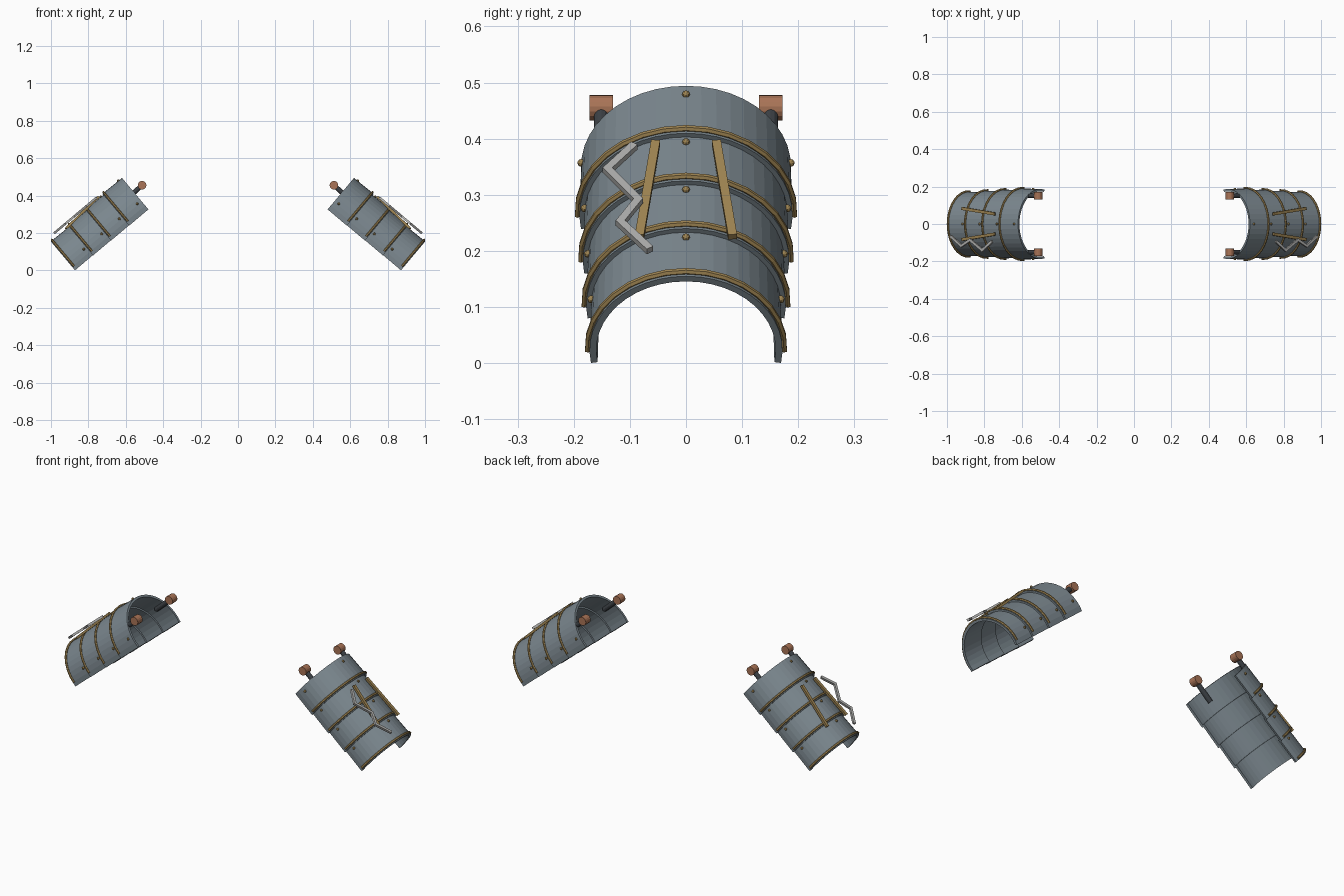
import bpy, bmesh, math
from mathutils import Matrix, Vector

if "Cube" in bpy.data.objects:
    bpy.data.objects.remove(bpy.data.objects["Cube"])


def material(name, rgb):
    m = bpy.data.materials.new(name)
    m.diffuse_color = (*rgb, 1)
    m.use_nodes = True
    m.node_tree.nodes["Principled BSDF"].inputs["Base Color"].default_value = m.diffuse_color
    return m


STEEL = material("slate_steel", (0.20, 0.245, 0.275))
BRASS = material("brass", (0.35, 0.235, 0.085))
SILVER = material("silver", (0.43, 0.43, 0.42))
COPPER = material("copper", (0.40, 0.175, 0.095))
DARK = material("dark_iron", (0.045, 0.052, 0.06))

# Local frame of one guard: x runs down the arm, y across, z outward from the arm
TILT = math.radians(40)
FRAME = Matrix.Translation((0.5, 0, 0.351)) @ Matrix.Rotation(TILT, 4, 'Y')
PITCH = 0.125
START_R = [0.187 - 0.006 * i for i in range(4)]
FLARE = 0.003


def finish(bm, name, mat):
    """Place a local mesh on both sides, mirrored across x."""
    for side, sx in (("right", 1), ("left", -1)):
        copy = bm.copy()
        copy.transform(Matrix.Scale(sx, 4, (1, 0, 0)) @ FRAME)
        bmesh.ops.recalc_face_normals(copy, faces=copy.faces)
        me = bpy.data.meshes.new(name)
        copy.to_mesh(me)
        copy.free()
        me.materials.append(mat)
        ob = bpy.data.objects.new(f"{side}_{name}", me)
        bpy.context.collection.objects.link(ob)
    bm.free()


def sweep(section, half_angle, steps):
    """Sweep a closed (x, radius) section around the arm axis."""
    bm = bmesh.new()
    rings = []
    for k in range(steps + 1):
        a = math.radians(-half_angle + 2 * half_angle * k / steps)
        rings.append([bm.verts.new((x, r * math.sin(a), r * math.cos(a)))
                      for x, r in section])
    n = len(section)
    for r0, r1 in zip(rings, rings[1:]):
        for j in range(n):
            bm.faces.new((r0[j], r0[(j + 1) % n], r1[(j + 1) % n], r1[j]))
    bm.faces.new(rings[0])
    bm.faces.new(rings[-1])
    return bm


def add_bar(bm, a, b, width, height, up=Vector((0, 0, 1))):
    """Rectangular bar from a to b."""
    a, b = Vector(a), Vector(b)
    d = (b - a).normalized()
    side = up.cross(d).normalized()
    rot = Matrix((d, side, d.cross(side))).transposed().to_4x4()
    size = Matrix.Diagonal(((b - a).length, width, height, 1))
    bmesh.ops.create_cube(bm, size=1,
                          matrix=Matrix.Translation((a + b) / 2) @ rot @ size)


def add_rod(bm, a, b, radius, sides):
    a, b = Vector(a), Vector(b)
    rot = (b - a).to_track_quat('Z', 'Y').to_matrix().to_4x4()
    bmesh.ops.create_cone(bm, cap_ends=True, segments=sides, radius1=radius,
                          radius2=radius, depth=(b - a).length,
                          matrix=Matrix.Translation((a + b) / 2) @ rot)


# Overlapping curved plates, each with a rolled trim at its lower edge
for i, r in enumerate(START_R):
    x0, x1, t = PITCH * i, PITCH * i + 0.135, 0.012
    e = r + FLARE
    finish(sweep([(x0, r), (x1, e), (x1, e - t), (x0, r - t)], 100, 24),
           f"plate_{i + 1}", STEEL)
    tube = [(x1 - 0.010 + 0.006 * math.cos(j * math.pi / 3),
             e + 0.003 + 0.006 * math.sin(j * math.pi / 3)) for j in range(6)]
    finish(sweep(tube, 93, 16), f"plate_trim_{i + 1}", BRASS)

# Rivets at the crown and both sides of every plate
bm = bmesh.new()
for i, r in enumerate(START_R):
    for deg in (-81, 0, 81):
        a = math.radians(deg)
        pos = (PITCH * i + 0.026, (r + 0.002) * math.sin(a), (r + 0.002) * math.cos(a))
        bmesh.ops.create_uvsphere(bm, u_segments=8, v_segments=6, radius=0.007,
                                  matrix=Matrix.Translation(pos))
finish(bm, "rivets", BRASS)

# Two splayed straight straps
bm = bmesh.new()
for s in (-1, 1):
    add_bar(bm, (0.16, s * 0.054, 0.190), (0.402, s * 0.083, 0.173), 0.016, 0.012)
finish(bm, "straps", BRASS)

# Raised zigzag bolt
bm = bmesh.new()
zig = [(0.178, -0.095), (0.242, -0.14), (0.327, -0.085), (0.388, -0.117), (0.460, -0.067)]
for (xa, ya), (xb, yb) in zip(zig, zig[1:]):
    a, b = Vector((xa, ya, 0.194)), Vector((xb, yb, 0.194))
    ext = (b - a).normalized() * 0.005
    add_bar(bm, a - ext, b + ext, 0.014, 0.012)
finish(bm, "zigzag_bolt", SILVER)

# Hinge arms inside the top plate, with cross barrels
arms, barrels = bmesh.new(), bmesh.new()
for s in (-1, 1):
    add_rod(arms, (-0.057, s * 0.151, 0.088), (0.065, s * 0.151, 0.084), 0.013, 12)
    add_rod(barrels, (-0.057, s * 0.130, 0.088), (-0.057, s * 0.172, 0.088), 0.023, 16)
finish(arms, "hinge_arms", DARK)
finish(barrels, "hinge_barrels", COPPER)
